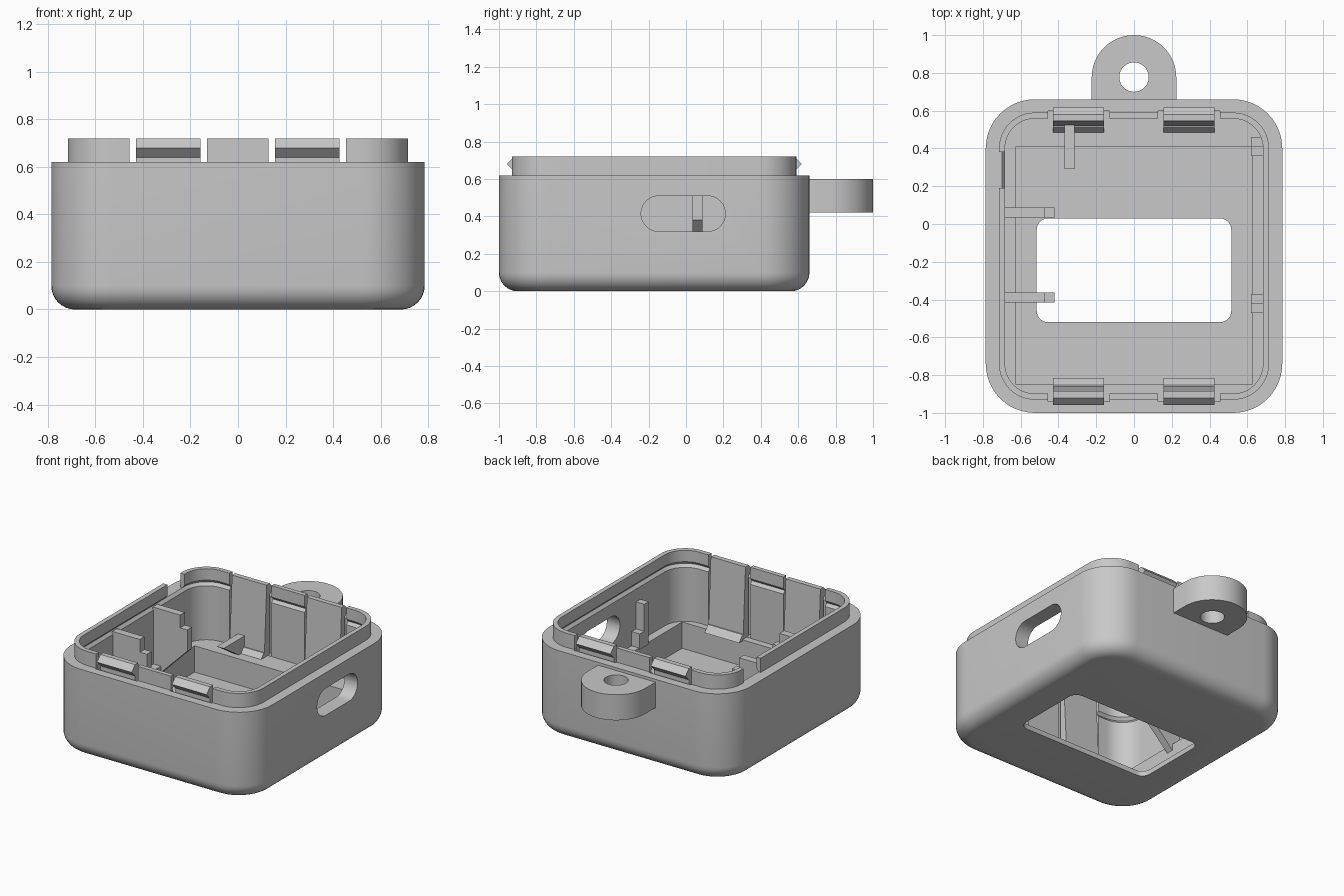
import bpy, bmesh, math
from mathutils import Vector

if "Cube" in bpy.data.objects:
    bpy.data.objects.remove(bpy.data.objects["Cube"], do_unlink=True)

grey = bpy.data.materials.new("matte_grey")
grey.use_nodes = True
COLOUR = (0.58, 0.58, 0.58, 1)
grey.diffuse_color = COLOUR
grey.node_tree.nodes["Principled BSDF"].inputs["Base Color"].default_value = COLOUR


def finish(name, bm, smooth=True):
    bmesh.ops.recalc_face_normals(bm, faces=bm.faces)
    mesh = bpy.data.meshes.new(name)
    bm.to_mesh(mesh)
    bm.free()
    mesh.materials.append(grey)
    obj = bpy.data.objects.new(name, mesh)
    bpy.context.collection.objects.link(obj)
    if smooth:
        shade(obj)
    return obj


def activate(obj):
    bpy.ops.object.select_all(action='DESELECT')
    obj.select_set(True)
    bpy.context.view_layer.objects.active = obj


def shade(obj):
    activate(obj)
    bpy.ops.object.shade_smooth_by_angle(angle=math.radians(30))


def rounded_rect(x0, x1, y0, y1, r, n=12):
    pts = []
    corners = [(x1 - r, y1 - r), (x0 + r, y1 - r), (x0 + r, y0 + r), (x1 - r, y0 + r)]
    for q, (cx, cy) in enumerate(corners):
        for i in range(n + 1):
            a = (q + i / n) * math.pi / 2
            pts.append((cx + r * math.cos(a), cy + r * math.sin(a)))
    return pts


def extrude(name, pts, lo, hi, axis='z', smooth=True):
    """Prism from an outline: axis x takes (y, z), y takes (x, z), z takes (x, y)."""
    place = {'x': lambda p, h: (h, *p), 'y': lambda p, h: (p[0], h, p[1]),
             'z': lambda p, h: (*p, h)}[axis]
    bm = bmesh.new()
    face = bm.faces.new([bm.verts.new(place(p, lo)) for p in pts])
    new = bmesh.ops.extrude_face_region(bm, geom=[face])["geom"]
    shift = Vector(place((0, 0), hi - lo))
    bmesh.ops.translate(bm, vec=shift, verts=[g for g in new if isinstance(g, bmesh.types.BMVert)])
    return finish(name, bm, smooth)


def box(name, x0, x1, y0, y1, z0, z1):
    return extrude(name, [(x0, y0), (x1, y0), (x1, y1), (x0, y1)], z0, z1, smooth=False)


def cut(obj, cutter):
    cutter.hide_render = True
    mod = obj.modifiers.new("cut", 'BOOLEAN')
    mod.operation = 'DIFFERENCE'
    mod.solver = 'EXACT'
    mod.object = cutter
    activate(obj)
    bpy.ops.object.modifier_apply(modifier=mod.name)
    bpy.data.objects.remove(cutter, do_unlink=True)


W, Y0, Y1, R = 0.785, -1.0, 0.66, 0.26
MID = (Y0 + Y1) / 2
LEDGE, FLOOR, RIM, TOP = 0.22, 0.035, 0.62, 0.72

# Body shell: rounded loops stepped through fillet, shoulder, lip, groove and cavity
section = []
for i in range(9):
    a = i / 8 * math.pi / 2
    section.append((0.1 * (1 - math.sin(a)), 0.1 * (1 - math.cos(a))))
section += [(0, RIM), (0.07, RIM), (0.07, TOP), (0.102, TOP), (0.102, 0.64),
            (0.085, 0.62), (0.102, 0.6), (0.102, LEDGE)]
bm = bmesh.new()
loops = []
for d, z in section:
    outline = rounded_rect(-W + d, W - d, Y0 + d, Y1 - d, R - d)
    loops.append([bm.verts.new((x, y, z)) for x, y in outline])
count = len(loops[0])
for low, high in zip(loops, loops[1:]):
    for i in range(count):
        j = (i + 1) % count
        bm.faces.new((low[i], low[j], high[j], high[i]))
bm.faces.new(loops[0])
bm.faces.new(loops[-1])
body = finish("case_body", bm, False)

# Floor pocket, screen window, side slot and lip gap
cut(body, box("pocket_cutter", -0.625, 0.625, -0.85, 0.41, FLOOR, 0.3))
cut(body, extrude("window_cutter", rounded_rect(-0.515, 0.515, -0.52, 0.03, 0.06, 6), -0.1, 0.1))
cut(body, extrude("slot_cutter", rounded_rect(-0.24, 0.21, 0.32, 0.51, 0.0949), 0.6, 0.9, 'x'))
cut(body, box("lip_gap_cutter", -0.8, -0.65, 0.19, 0.38, RIM, 0.8))

# Snap clips in recesses, front and back: arms thicken towards a wedge foot
CLIP = [(0.475, LEDGE - 0.01), (0.512, 0.255), (0.52, 0.255), (0.545, TOP),
        (0.58, TOP), (0.618, 0.68), (0.58, 0.64), (0.58, LEDGE - 0.01)]
for end, label in ((1, "back"), (-1, "front")):
    for cx, side in ((-0.293, "right"), (0.291, "left")):
        ys = sorted(MID + end * (y - MID) for y in (0.5, 0.599))
        cut(body, box("clip_recess_cutter", cx - 0.163, cx + 0.163, *ys, LEDGE + 0.002, RIM))
        ys = sorted(MID + end * (y - MID) for y in (0.5, 0.64))
        cut(body, box("clip_gap_cutter", cx - 0.163, cx + 0.163, *ys, RIM, 0.8))
        pts = [(MID + end * (y - MID), z) for y, z in CLIP]
        extrude(f"{label}_{side}_clip", pts, cx - 0.135, cx + 0.135, 'x', False)
shade(body)

# Hanging tab with a hole
arc = [(0.224 * math.cos(i * math.pi / 24), 0.776 + 0.224 * math.sin(i * math.pi / 24))
       for i in range(25)]
tab = extrude("hanging_tab", arc + [(-0.224, 0.62), (0.224, 0.62)], 0.42, 0.6)
hole = [(0.078 * math.cos(i * math.pi / 16), 0.778 + 0.078 * math.sin(i * math.pi / 16))
        for i in range(32)]
cut(tab, extrude("hole_cutter", hole, 0.3, 0.7))
shade(tab)

# Stepped support ribs on the right wall, sloping back to it underneath
RIB = [(-0.69, 0.11), (-0.42, 0.38), (-0.42, 0.53), (-0.475, 0.53), (-0.475, 0.62),
       (-0.69, 0.62)]
for y, label in ((0.035, "back"), (-0.415, "front")):
    extrude(f"{label}_support_rib", RIB, y, y + 0.052, 'y', False)

# Triangular bracket on the back clip
extrude("back_bracket", [(0.29, 0.33), (0.55, 0.33), (0.55, 0.18), (0.52, 0.18)],
        -0.368, -0.315, 'x', False)

# Corner stops on the left wall
for y, step, label in ((0.41, -0.05, "back"), (-0.42, 0.05, "front")):
    box(f"{label}_stop_post", 0.62, 0.69, *sorted((y, y - step)), LEDGE - 0.01, 0.51)
    box(f"{label}_stop_block", 0.62, 0.69, *sorted((y, y + step)), LEDGE - 0.01, 0.32)
